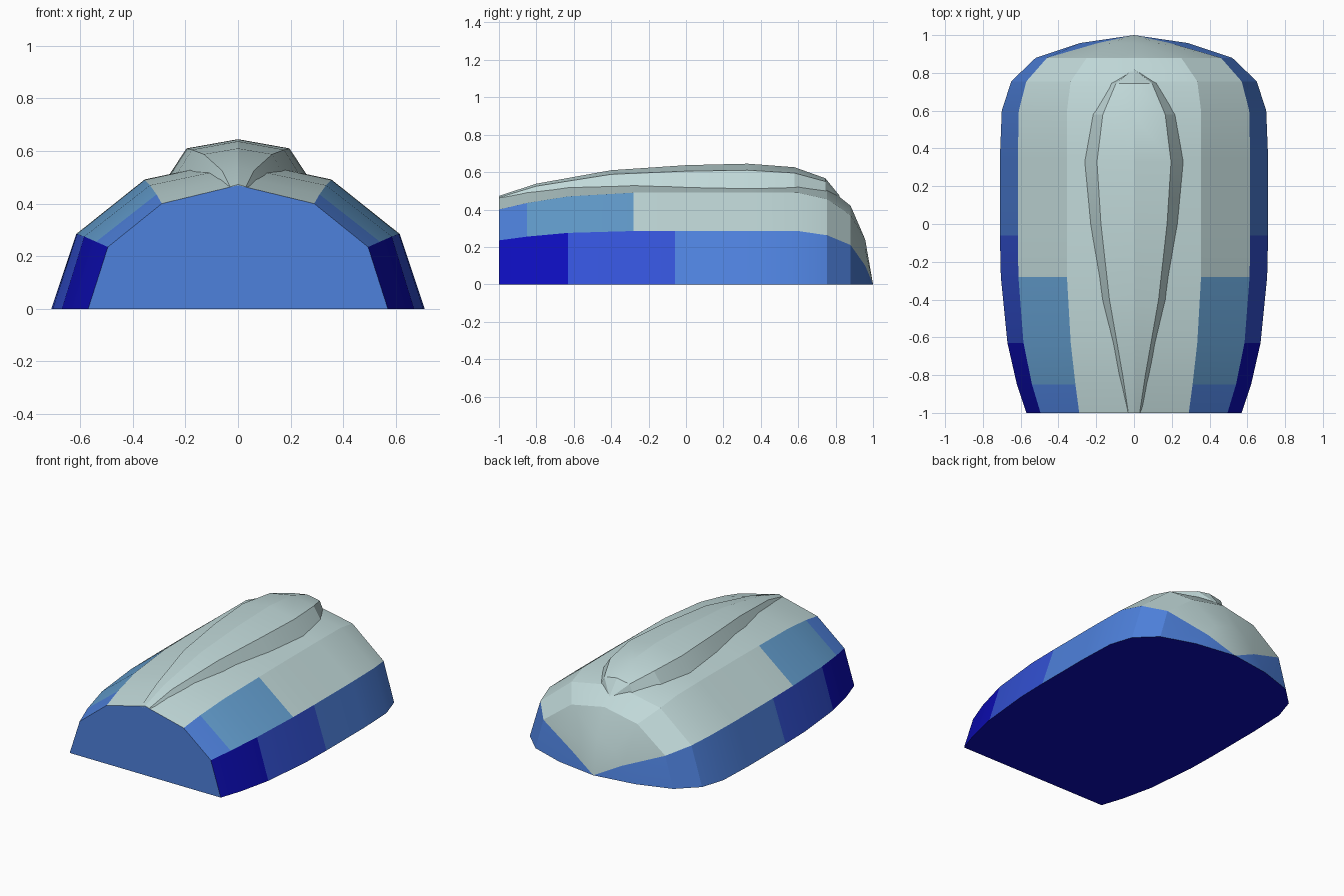
import bpy, bmesh, math

if "Cube" in bpy.data.objects:
    bpy.data.objects.remove(bpy.data.objects["Cube"])


def material(name, rgb):
    m = bpy.data.materials.new(name)
    m.diffuse_color = (*rgb, 1)
    m.use_nodes = True
    m.node_tree.nodes["Principled BSDF"].inputs["Base Color"].default_value = m.diffuse_color
    return m


PALE = material("pale grey", (0.53, 0.69, 0.69))
BLUE = material("blue", (0.076, 0.22, 0.72))
MID = material("royal blue", (0.034, 0.085, 0.68))
SKY = material("light blue", (0.125, 0.34, 0.62))
DEEP = material("deep blue", (0.004, 0.004, 0.5))
MATS = [PALE, BLUE, MID, SKY, DEEP]


def loft(name, rows, rule, angle):
    """Loft mirrored half profiles [(y, [(x, z), ..., (0, z)])] along y and cap them."""
    bm = bmesh.new()
    rings = []
    for y, half in rows:
        full = half + [(-x, z) for x, z in reversed(half[:-1])]
        rings.append([bm.verts.new((x, y, z)) for x, z in full])
    n = len(rings[0])
    for a, b in zip(rings, rings[1:]):
        ymid = (a[0].co.y + b[0].co.y) / 2
        for j in range(n):
            k = (j + 1) % n
            f = bm.faces.new((a[j], a[k], b[k], b[j]))
            f.material_index = rule(min(j, n - 2 - j), ymid)
    for ring in (rings[0], rings[-1]):
        bm.faces.new(ring).material_index = rule(-2, 0)
    bmesh.ops.remove_doubles(bm, verts=bm.verts, dist=0.0005)
    bmesh.ops.recalc_face_normals(bm, faces=bm.faces)
    mesh = bpy.data.meshes.new(name)
    bm.to_mesh(mesh)
    bm.free()
    for m in MATS:
        mesh.materials.append(m)
    ob = bpy.data.objects.new(name, mesh)
    bpy.context.collection.objects.link(ob)
    bpy.context.view_layer.objects.active = ob
    ob.select_set(True)
    bpy.ops.object.shade_smooth_by_angle(angle=math.radians(angle))
    ob.select_set(False)
    return ob


# Shell: y, floor half-width, lower edge x z, shoulder x z, ridge z
shell = [
    (-1.00, .57, .495, .235, .29, .40, .47),
    (-0.85, .62, .54, .255, .31, .435, .505),
    (-0.63, .67, .585, .275, .335, .47, .54),
    (-0.28, .705, .612, .285, .355, .49, .567),
    (-0.06, .71, .615, .285, .355, .492, .568),
    (0.35, .71, .615, .285, .355, .492, .565),
    (0.60, .70, .61, .285, .355, .49, .56),
    (0.755, .65, .57, .262, .335, .455, .52),
    (0.88, .52, .46, .21, .25, .37, .42),
    (0.958, .285, .19, .10, .13, .19, .24),
    (1.00, 0, 0, 0, 0, 0, 0),
]


def shell_colour(band, y):
    if band == -2:                        # front cap
        return 1
    if band == -1:                        # underside
        return 4
    if band == 0:                         # lower side band
        return 4 if y < -.63 else 2 if y < -.06 else 1
    if band == 1:                         # upper side band
        return 1 if y < -.85 else 3 if y < -.28 else 0
    return 0


loft("shell", [(y, [(a, 0), (b, bz), (c, cz), (0, t)])
               for y, a, b, bz, c, cz, t in shell], shell_colour, 20)

# Raised teardrop on the roof: y, base half-width, base z, top edge x z, crown z
bulge = [
    (-1.00, .042, .455, .03, .464, .473),
    (-0.80, .085, .485, .06, .525, .538),
    (-0.40, .17, .515, .13, .588, .61),
    (0.00, .238, .505, .175, .605, .637),
    (0.33, .268, .50, .196, .61, .645),
    (0.58, .228, .50, .165, .595, .626),
    (0.745, .125, .485, .095, .55, .567),
    (0.82, .005, .44, .003, .46, .475),
]
loft("roof_bulge", [(y, [(a, az), (b, bz), (0, t)])
                    for y, a, az, b, bz, t in bulge], lambda band, y: 0, 20)
